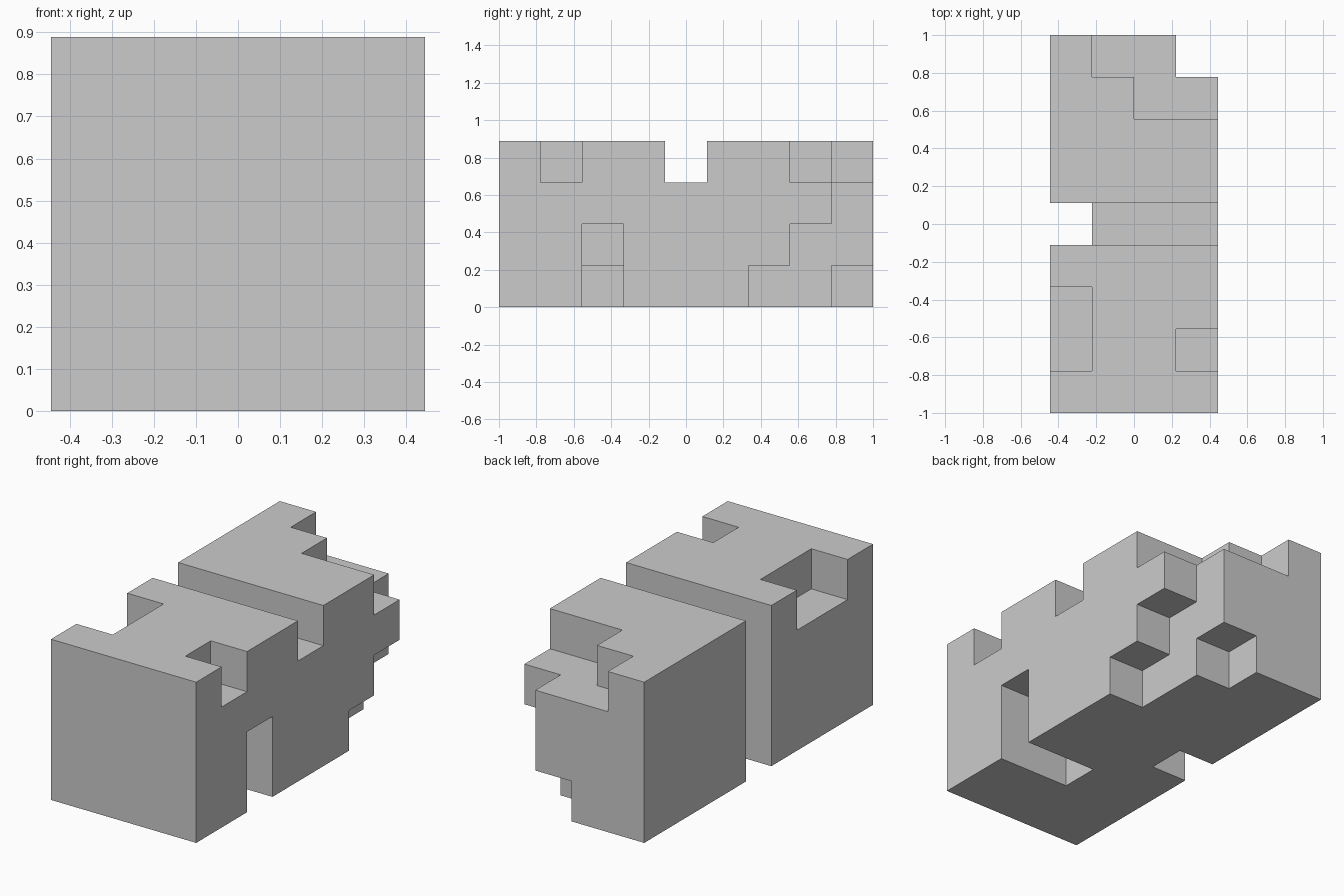
import bpy, bmesh, math
from itertools import product
from mathutils import Vector

if "Cube" in bpy.data.objects:
    bpy.data.objects.remove(bpy.data.objects["Cube"])

U = 2 / 9                      # cell size
NX, NY, NZ = 4, 9, 4           # cells along x, y, z

solid = set(product(range(NX), range(NY), range(NZ)))


def cut(xs, ys, zs):
    """Remove a box of cells, each range inclusive."""
    for c in product(*(range(a, b + 1) for a, b in (xs, ys, zs))):
        solid.discard(c)


# Middle groove across the top and full-height slot on the left
cut((0, 3), (4, 4), (3, 3))
cut((0, 0), (4, 4), (0, 3))
# Top pockets near the front
cut((0, 0), (1, 2), (3, 3))
cut((3, 3), (1, 1), (3, 3))
# Stepped arch in the right side
cut((3, 3), (2, 2), (0, 1))
cut((2, 2), (2, 2), (0, 0))
# Steps on the rear top
cut((1, 3), (8, 8), (3, 3))
cut((2, 3), (7, 7), (3, 3))
# Rear right corner and the stairs beneath it
cut((3, 3), (8, 8), (0, 3))
cut((3, 3), (7, 7), (0, 1))
cut((3, 3), (6, 6), (0, 0))
cut((2, 2), (8, 8), (0, 0))

# Skin the remaining cells with outward faces
bm = bmesh.new()
origin = Vector((-NX / 2, -NY / 2, 0))
for cell in solid:
    for axis, side in product(range(3), (0, 1)):
        step = [0, 0, 0]
        step[axis] = 2 * side - 1
        if tuple(c + s for c, s in zip(cell, step)) in solid:
            continue
        b, c = (axis + 1) % 3, (axis + 2) % 3
        corners = []
        for u, v in ((0, 0), (1, 0), (1, 1), (0, 1)):
            p = Vector(cell)
            p[axis] += side
            p[b] += u
            p[c] += v
            corners.append(bm.verts.new((p + origin) * U))
        bm.faces.new(corners if side else corners[::-1])

# Join cells and merge flat areas into clean faces
bmesh.ops.remove_doubles(bm, verts=bm.verts, dist=1e-4)
bmesh.ops.dissolve_limit(bm, angle_limit=math.radians(1),
                         verts=bm.verts, edges=bm.edges)
mesh = bpy.data.meshes.new("stepped_block")
bm.to_mesh(mesh)
bm.free()
block = bpy.data.objects.new("stepped_block", mesh)
bpy.context.collection.objects.link(block)
